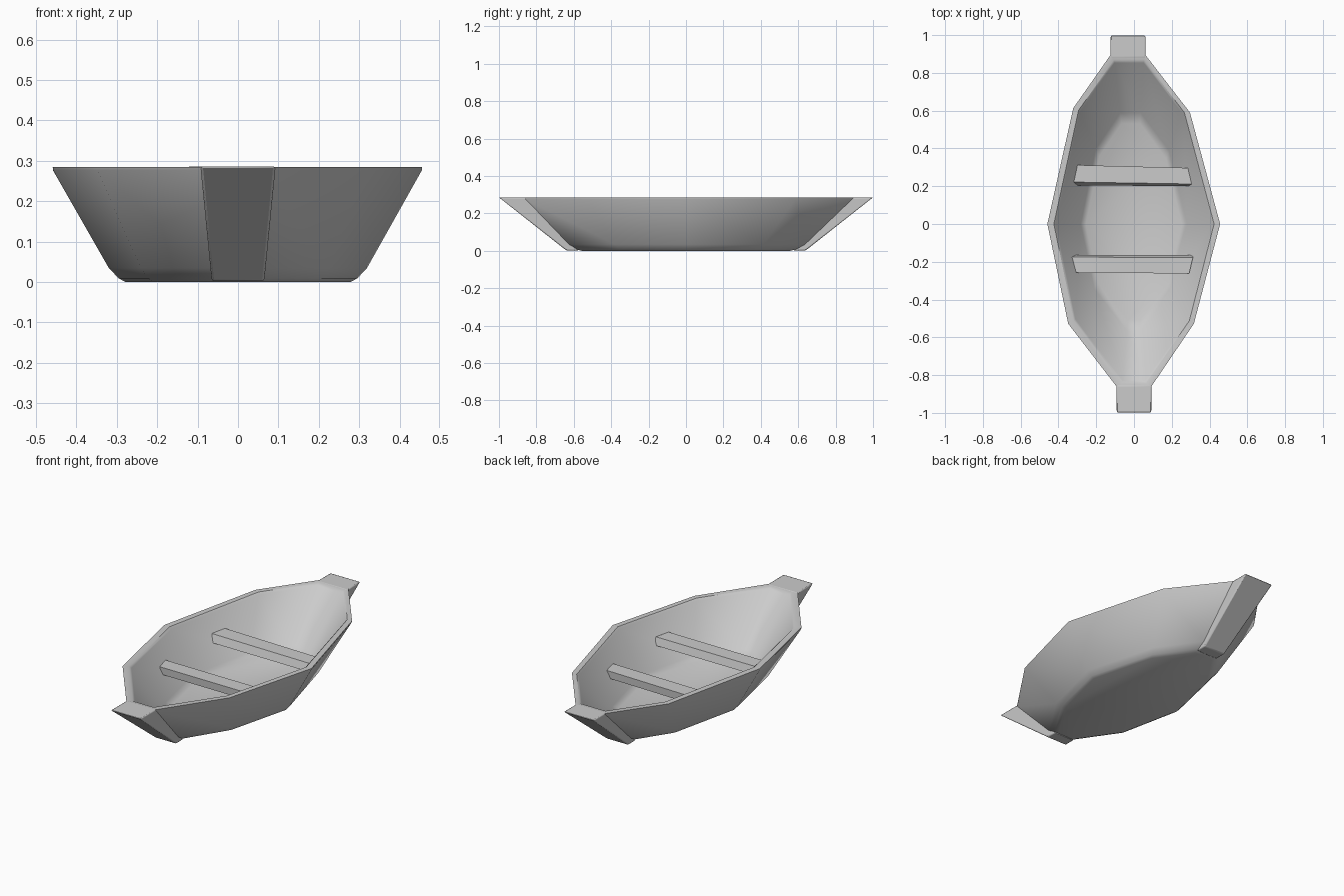
import bpy, bmesh, math
from mathutils import Vector

if "Cube" in bpy.data.objects:
    bpy.data.objects.remove(bpy.data.objects["Cube"])

H = 0.285  # rim height


def finish(bm, name, bevel=0.0, angle=35):
    bmesh.ops.recalc_face_normals(bm, faces=bm.faces)
    me = bpy.data.meshes.new(name)
    bm.to_mesh(me)
    bm.free()
    ob = bpy.data.objects.new(name, me)
    bpy.context.collection.objects.link(ob)
    bpy.ops.object.select_all(action='DESELECT')
    ob.select_set(True)
    bpy.context.view_layer.objects.active = ob
    if bevel:
        m = ob.modifiers.new("bevel", 'BEVEL')
        m.width, m.segments = bevel, 2
    bpy.ops.object.shade_smooth_by_angle(angle=math.radians(angle))
    return ob


def loft(rings, name, bevel=0.0, angle=35):
    """Skin a stack of equal-length rings and cap both ends."""
    bm = bmesh.new()
    loops = [[bm.verts.new(p) for p in r] for r in rings]
    n = len(loops[0])
    for a, b in zip(loops, loops[1:]):
        for i in range(n):
            j = (i + 1) % n
            bm.faces.new((a[i], a[j], b[j], b[i]))
    bm.faces.new(loops[0])
    bm.faces.new(loops[-1])
    return finish(bm, name, bevel, angle)


def ring(pts, z):
    return [Vector((x, y, z)) for x, y in pts]


def mix(a, b, t):
    return [p.lerp(q, t) for p, q in zip(a, b)]


# Hull: outlines of keel, rim and floor, lofted up the outside and down the inside
rim = [(0.06, 0.9), (0.30, 0.59), (0.46, 0), (0.32, -0.53), (0.09, -0.87),
       (-0.09, -0.87), (-0.352, -0.53), (-0.463, 0), (-0.325, 0.615), (-0.125, 0.9)]
keel = [(0.045, 0.60), (0.195, 0.39), (0.30, 0), (0.21, -0.36), (0.06, -0.60),
        (-0.06, -0.60), (-0.225, -0.36), (-0.30, 0), (-0.21, 0.40), (-0.08, 0.60)]
inner_rim = [(0.052, 0.865), (0.263, 0.59), (0.42, 0), (0.29, -0.51), (0.062, -0.84),
             (-0.062, -0.84), (-0.315, -0.51), (-0.42, 0), (-0.29, 0.60), (-0.105, 0.865)]
floor = [(0.035, 0.565), (0.18, 0.37), (0.27, 0), (0.19, -0.33), (0.035, -0.54),
         (-0.035, -0.54), (-0.20, -0.33), (-0.27, 0), (-0.195, 0.38), (-0.07, 0.565)]
k, r = ring(keel, 0), ring(rim, H)
ir, f = ring(inner_rim, H), ring(floor, 0.03)
centre = Vector((0, 0, 0))
base = [p.lerp(centre, 0.07) for p in k]
turn = [p.lerp(centre, 0.015) + Vector((0, 0, 0.009)) for p in k]
inner_base = [p.lerp(Vector((0, 0, 0.03)), 0.06) for p in f]
loft([base, turn, mix(k, r, 0.12), mix(k, r, 0.97), mix(r, ir, 0.1),
      mix(r, ir, 0.9), mix(ir, f, 0.04), mix(ir, f, 0.92), inner_base],
     "hull", angle=40)


# Stem posts: raked slabs closing both ends
def post(name, s, x_bottom, x_top, y_in):
    def rect(xs, y0, y1, z):
        return [Vector((xs[0], s * y0, z)), Vector((xs[1], s * y0, z)),
                Vector((xs[1], s * y1, z)), Vector((xs[0], s * y1, z))]
    loft([rect(x_bottom, 0.575, 0.64, 0.002), rect(x_top, y_in, 1.0, H + 0.001)],
         name, bevel=0.006)


post("front_post", -1, (-0.065, 0.065), (-0.093, 0.093), 0.855)
post("back_post", 1, (-0.09, 0.045), (-0.125, 0.062), 0.88)


# Seats: planks with one slanted long side, ends following the hull flare
def seat(name, bottom, top):
    loft([ring(bottom, 0.148), ring(top, 0.19)], name, angle=20)


seat("back_seat",
     [(-0.315, 0.205), (0.30, 0.20), (0.28, 0.295), (-0.30, 0.31)],
     [(-0.322, 0.222), (0.305, 0.212), (0.285, 0.297), (-0.302, 0.312)])
seat("front_seat",
     [(-0.32, -0.163), (0.31, -0.165), (0.29, -0.26), (-0.305, -0.255)],
     [(-0.328, -0.175), (0.312, -0.178), (0.292, -0.262), (-0.306, -0.258)])
